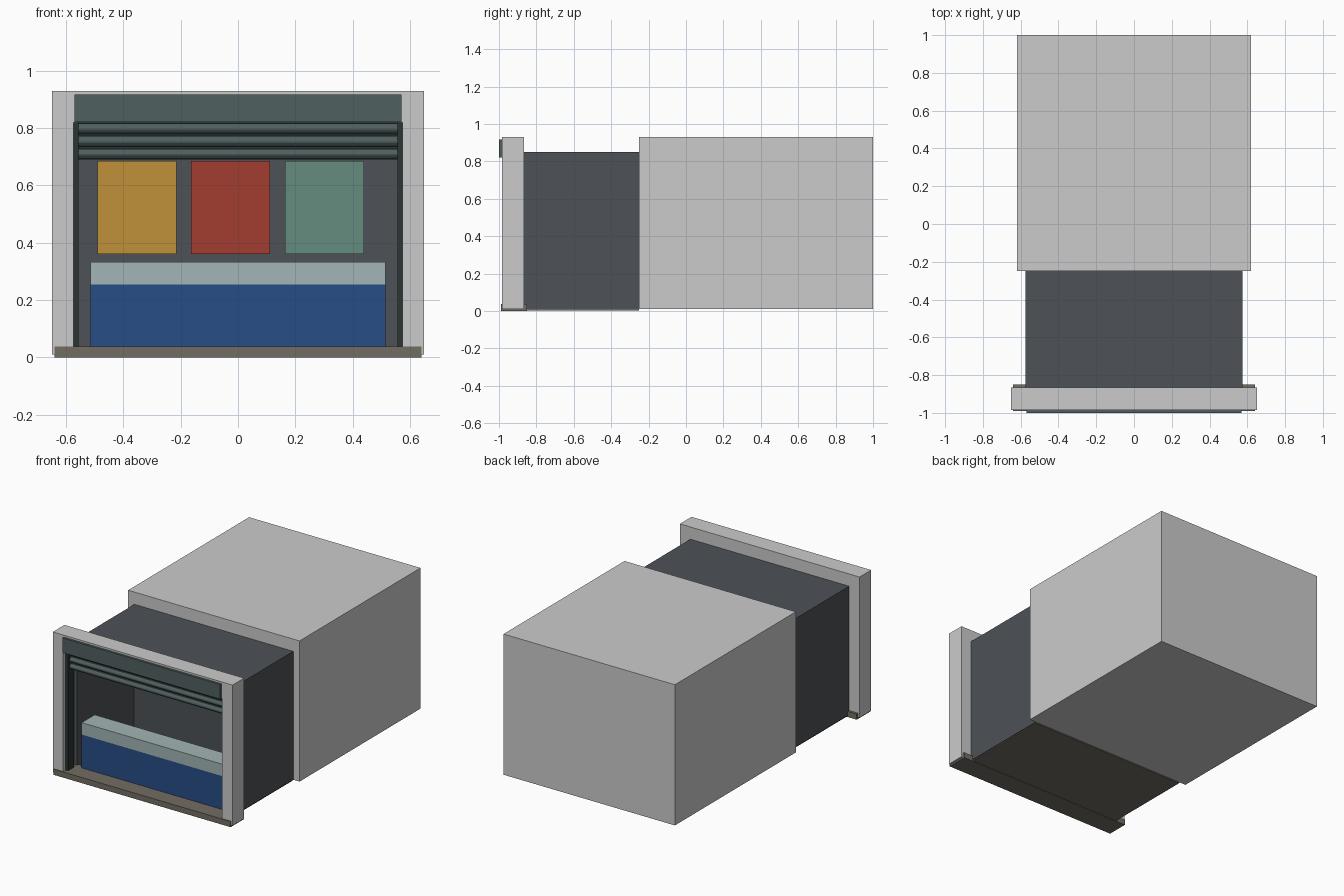
import bpy, bmesh, math

if "Cube" in bpy.data.objects:
    bpy.data.objects.remove(bpy.data.objects["Cube"])


def material(name, rgb):
    m = bpy.data.materials.new(name)
    m.diffuse_color = (*rgb, 1)
    m.use_nodes = True
    m.node_tree.nodes["Principled BSDF"].inputs["Base Color"].default_value = m.diffuse_color
    return m


WALL = material("charcoal", (0.075, 0.085, 0.095))
FLOOR = material("warm_stone", (0.17, 0.155, 0.125))
METAL = material("shutter_green", (0.08, 0.115, 0.115))
RAIL = material("rail_dark", (0.025, 0.035, 0.035))
BLUE = material("counter_blue", (0.02, 0.075, 0.24))
PALE = material("counter_pale", (0.36, 0.46, 0.46))
YELLOW = material("panel_yellow", (0.53, 0.28, 0.04))
RED = material("panel_red", (0.36, 0.045, 0.03))
GREEN = material("panel_green", (0.13, 0.26, 0.21))


def finish(bm, name, mat):
    bmesh.ops.recalc_face_normals(bm, faces=bm.faces)
    me = bpy.data.meshes.new(name)
    bm.to_mesh(me)
    bm.free()
    ob = bpy.data.objects.new(name, me)
    bpy.context.collection.objects.link(ob)
    if mat:
        me.materials.append(mat)
    return ob


def box(name, x, y, z, mat=None):
    """Box from (min, max) ranges on each axis."""
    bm = bmesh.new()
    bmesh.ops.create_cube(bm, size=1)
    for v in bm.verts:
        v.co = [r[0] if c < 0 else r[1] for c, r in zip(v.co, (x, y, z))]
    return finish(bm, name, mat)


def extrude_x(name, profile, x0, x1, mat):
    """Closed (y, z) profile swept along x."""
    bm = bmesh.new()
    face = bm.faces.new([bm.verts.new((x0, y, z)) for y, z in profile])
    ext = bmesh.ops.extrude_face_region(bm, geom=[face])["geom"]
    for v in ext:
        if isinstance(v, bmesh.types.BMVert):
            v.co.x = x1
    return finish(bm, name, mat)


# Rear building mass
box("rear_block", (-0.62, 0.62), (-0.25, 1.0), (0.01, 0.93))

# Portal frame: posts and lintel
for side, s in (("left", -1), ("right", 1)):
    box(f"{side}_post", sorted((s * 0.575, s * 0.65)), (-0.985, -0.865), (0.01, 0.93))
box("lintel", (-0.575, 0.575), (-0.985, -0.865), (0.82, 0.93))

# Threshold and room floor
box("threshold", (-0.64, 0.64), (-0.99, -0.85), (0, 0.037), FLOOR)
box("room_floor", (-0.57, 0.57), (-0.86, -0.25), (0.003, 0.025), FLOOR)

# Room shell
for side, s in (("left", -1), ("right", 1)):
    box(f"{side}_wall", sorted((s * 0.56, s * 0.575)), (-0.866, -0.25), (0.01, 0.85), WALL)
box("ceiling", (-0.56, 0.56), (-0.866, -0.25), (0.835, 0.85), WALL)
box("back_wall", (-0.56, 0.56), (-0.275, -0.25), (0.02, 0.835), WALL)

# Roller shutter: housing, side guides and three curved slats
box("shutter_housing", (-0.57, 0.57), (-1.0, -0.95), (0.822, 0.918), METAL)
for side, s in (("left", -1), ("right", 1)):
    box(f"{side}_shutter_guide", sorted((s * 0.557, s * 0.577)), (-0.96, -0.90), (0.037, 0.822), RAIL)
pitch = 0.044
for i in range(3):
    z0 = 0.692 + i * pitch
    arc = [(-0.932 - 0.013 * math.sin(math.pi * t / 6), z0 + (pitch - 0.008) * t / 6) for t in range(7)]
    extrude_x(f"shutter_slat_{i + 1}", arc + [(-0.92, arc[-1][1]), (-0.92, z0)], -0.56, 0.56, METAL)
box("shutter_backing", (-0.56, 0.56), (-0.922, -0.914), (0.69, 0.822), RAIL)

# Counter
box("counter_base", (-0.515, 0.515), (-0.88, -0.745), (0.025, 0.255), BLUE)
box("counter_top", (-0.515, 0.515), (-0.88, -0.745), (0.255, 0.333), PALE)

# Display panels on the back wall
for name, x, mat in (("yellow", -0.353, YELLOW), ("red", -0.026, RED), ("green", 0.302, GREEN)):
    box(f"{name}_panel", (x - 0.138, x + 0.138), (-0.29, -0.274), (0.36, 0.685), mat)
